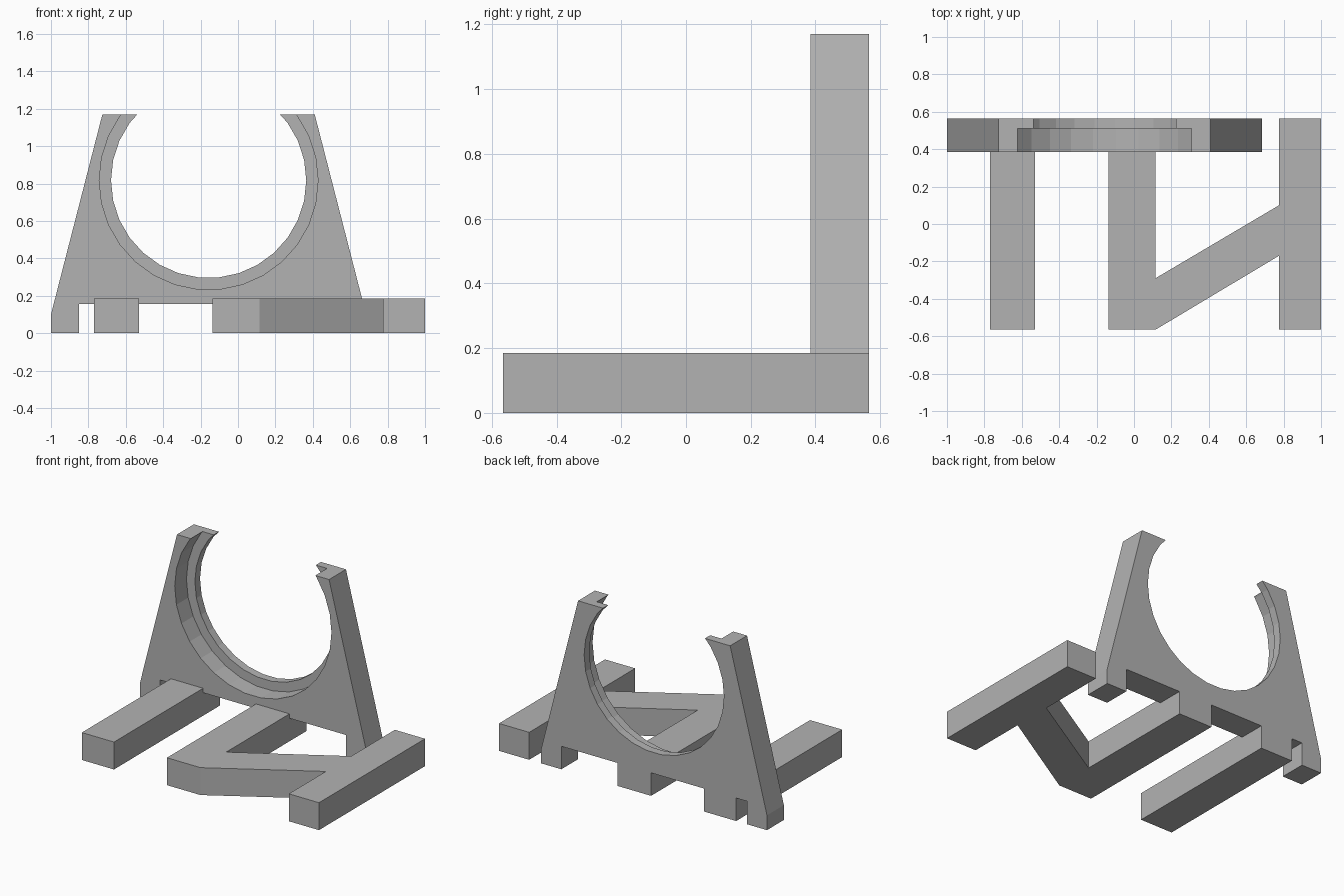
import bpy, bmesh, math
from mathutils import Matrix, Vector

cube = bpy.data.objects.get("Cube")
if cube:
    bpy.data.objects.remove(cube, do_unlink=True)

grey = bpy.data.materials.new("plain grey")
grey.use_nodes = True
colour = (0.45, 0.45, 0.45, 1)
grey.diffuse_color = colour
grey.node_tree.nodes["Principled BSDF"].inputs["Base Color"].default_value = colour

FRONT, STEP, BACK = 0.385, 0.51, 0.565   # depth stations of the upright plate
TOP, BAR_TOP, ARCH = 1.17, 0.185, 0.155  # heights
MID_X, BORE_Z = -0.157, 0.817            # bore centre


def add_object(name, bm):
    bmesh.ops.recalc_face_normals(bm, faces=bm.faces)
    mesh = bpy.data.meshes.new(name)
    bm.to_mesh(mesh)
    bm.free()
    mesh.materials.append(grey)
    obj = bpy.data.objects.new(name, mesh)
    bpy.context.collection.objects.link(obj)
    return obj


def prism(name, points, push):
    """Extrude a closed outline along a vector."""
    bm = bmesh.new()
    face = bm.faces.new([bm.verts.new(p) for p in points])
    result = bmesh.ops.extrude_face_region(bm, geom=[face], use_keep_orig=True)
    moved = [v for v in result["geom"] if isinstance(v, bmesh.types.BMVert)]
    bmesh.ops.translate(bm, verts=moved, vec=Vector(push))
    return add_object(name, bm)


def bore_cutter(name, radius, y0, y1):
    bm = bmesh.new()
    place = Matrix.Translation((MID_X, (y0 + y1) / 2, BORE_Z)) @ Matrix.Rotation(math.pi / 2, 4, "X")
    spin = Matrix.Rotation(math.pi / 2, 4, "Z")  # flat side at the bottom
    bmesh.ops.create_cone(bm, cap_ends=True, segments=30, radius1=radius,
                          radius2=radius, depth=y1 - y0, matrix=place @ spin)
    obj = add_object(name, bm)
    obj.hide_render = True
    return obj


# Upright plate: tapered sides, with feet and bar ends along the bottom
outline = [(0.685, 0.1), (0.41, TOP), (-0.725, TOP), (-1, 0.1)]
for left, right in [(-1, -0.85), (-0.77, -0.53), (-0.135, 0.115), (0.535, 0.685)]:
    outline += [(left, ARCH), (left, 0), (right, 0), (right, ARCH)]
outline.remove((-1, ARCH))
outline.remove((0.685, ARCH))
plate = prism("upright_plate", [(x, FRONT, z) for x, z in outline], (0, BACK - FRONT, 0))

# Stepped round seat cut through the plate
cutters = [bore_cutter("bore_cutter", 0.522, 0.2, 0.8),
           bore_cutter("step_cutter", 0.585, 0.2, STEP)]
for cutter in cutters:
    mod = plate.modifiers.new(cutter.name, "BOOLEAN")
    mod.operation = "DIFFERENCE"
    mod.solver = "EXACT"
    mod.object = cutter
depsgraph = bpy.context.evaluated_depsgraph_get()
cut_mesh = bpy.data.meshes.new_from_object(plate.evaluated_get(depsgraph))
plate.modifiers.clear()
plate.data = cut_mesh
for cutter in cutters:
    bpy.data.objects.remove(cutter, do_unlink=True)

# Floor bars: a single bar, and a frame of two bars joined by a diagonal strut
single = [(-0.77, -BACK), (-0.53, -BACK), (-0.53, FRONT), (-0.77, FRONT)]
frame = [(-0.135, FRONT), (-0.135, -BACK), (0.115, -BACK), (0.775, -0.17),
         (0.775, -BACK), (1, -BACK), (1, BACK), (0.775, BACK),
         (0.775, 0.1), (0.115, -0.29), (0.115, FRONT)]
for name, points in [("single_floor_bar", single), ("braced_floor_frame", frame)]:
    prism(name, [(x, y, 0) for x, y in points], (0, 0, BAR_TOP))
